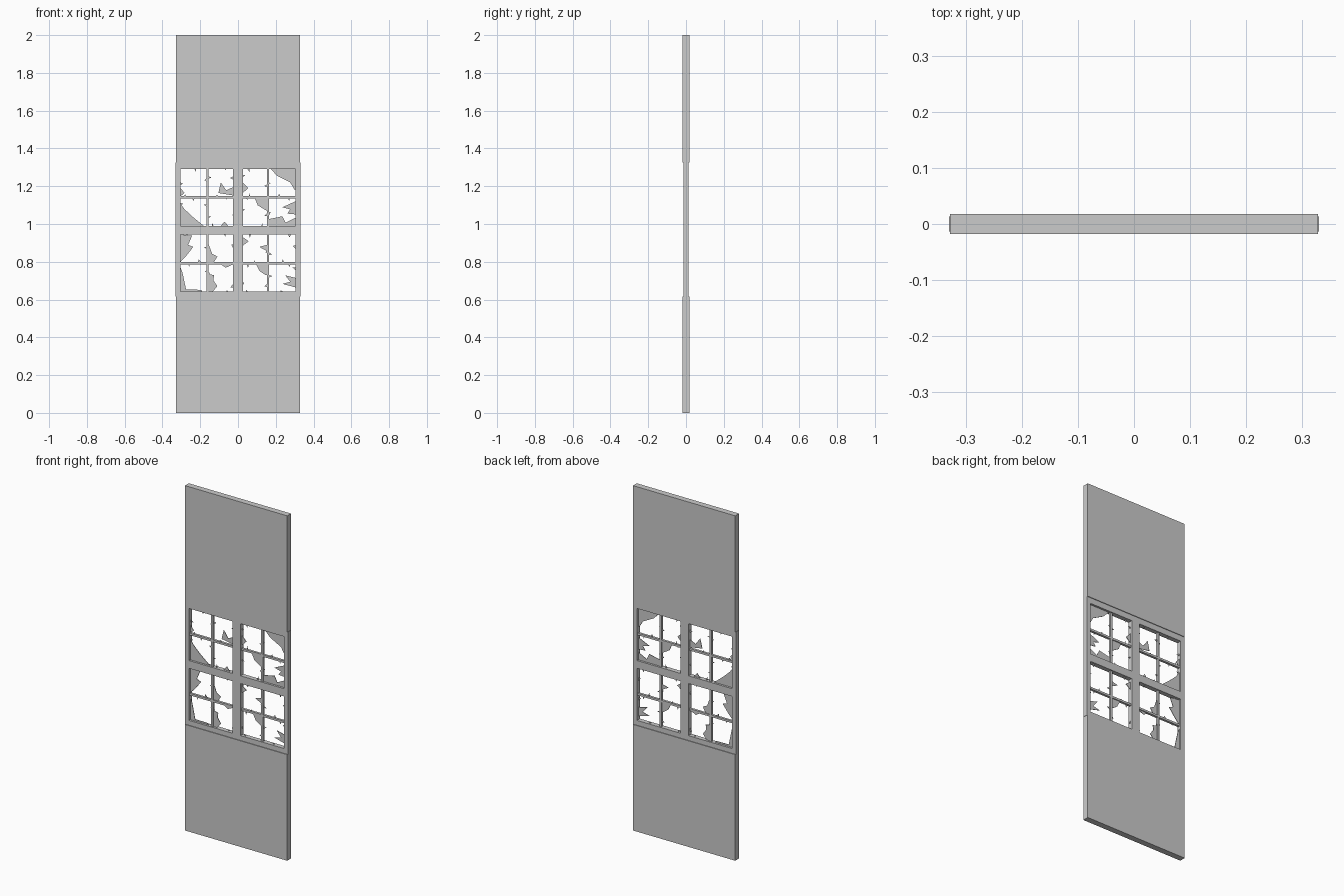
import bpy, bmesh, random

if "Cube" in bpy.data.objects:
    bpy.data.objects.remove(bpy.data.objects["Cube"])

random.seed(4)


def add_box(bm, x0, x1, y0, y1, z0, z1):
    v = [bm.verts.new((x, y, z)) for x in (x0, x1) for y in (y0, y1) for z in (z0, z1)]
    for f in ((0, 1, 3, 2), (4, 6, 7, 5), (0, 4, 5, 1), (2, 3, 7, 6), (0, 2, 6, 4), (1, 5, 7, 3)):
        bm.faces.new([v[i] for i in f])


def add_plate(bm, pts, y0, y1):
    a = [bm.verts.new((x, y0, z)) for x, z in pts]
    b = [bm.verts.new((x, y1, z)) for x, z in pts]
    bm.faces.new(a)
    bm.faces.new(b[::-1])
    for i in range(len(a)):
        j = (i + 1) % len(a)
        bm.faces.new((a[i], b[i], b[j], a[j]))


def finish(name, bm):
    bmesh.ops.recalc_face_normals(bm, faces=bm.faces)
    me = bpy.data.meshes.new(name)
    bm.to_mesh(me)
    bm.free()
    ob = bpy.data.objects.new(name, me)
    bpy.context.collection.objects.link(ob)


# Wall panels: front and back boards above and below the window
W, D = 0.328, 0.0175
for name, z0, z1 in (("lower_wall", 0, 0.615), ("upper_wall", 1.325, 2)):
    for side, y0, y1 in (("front", -D, 0.003), ("back", 0.003, D)):
        bm = bmesh.new()
        add_box(bm, -W, W, y0, y1, z0, z1)
        finish(f"{name}_{side}", bm)

# Window frame: two rails, a cross rail, two jambs and a mullion
XS = ((-0.305, -0.026), (0.026, 0.305))
ZS = ((0.643, 0.945), (0.99, 1.292))
FD = 0.0135
bm = bmesh.new()
for z0, z1 in ((0.615, ZS[0][0]), (ZS[0][1], ZS[1][0]), (ZS[1][1], 1.325)):
    add_box(bm, -0.33, 0.33, -FD, FD, z0, z1)
for z0, z1 in ZS:
    for x0, x1 in ((-0.33, -0.305), (-0.026, 0.026), (0.305, 0.33)):
        add_box(bm, x0, x1, -FD, FD, z0, z1)
finish("window_frame", bm)

# Glazing bars: one cross in each opening
B = 0.006
XB, ZB = (-0.162, 0.159), (0.792, 1.141)
bm = bmesh.new()
for (x0, x1), xc in zip(XS, XB):
    for (z0, z1), zc in zip(ZS, ZB):
        add_box(bm, xc - B, xc + B, -0.007, 0.007, z0, z1)
        add_box(bm, x0, xc - B, -0.007, 0.007, zc - B, zc + B)
        add_box(bm, xc + B, x1, -0.007, 0.007, zc - B, zc + B)
finish("glazing_bars", bm)

# Pane rectangles, columns left to right and rows bottom to top
COLS = [p for (a, b), c in zip(XS, XB) for p in ((a, c - B), (c + B, b))]
ROWS = [p for (a, b), c in zip(ZS, ZB) for p in ((a, c - B), (c + B, b))]
G = 0.0015
glass = bmesh.new()


def shard(col, row, *pts):
    (x0, x1), (z0, z1) = COLS[col], ROWS[row]
    add_plate(glass, [(x0 + u * (x1 - x0), z0 + v * (z1 - z0)) for u, v in pts], -G, G)


# Large broken glass pieces, given in pane fractions
shard(0, 3, (0, .3), (.16, .12), (0, 0))
shard(1, 3, (.4, .12), (.5, .5), (.72, .22), (1, .33), (1, .03))
shard(0, 2, (0, 0), (0, .82), (.15, .62), (.45, .35), (.9, 0))
shard(1, 2, (.5, 0), (.65, .16), (.8, 0))
shard(2, 3, (0, .12), (.22, .3), (0, .5))
shard(3, 3, (.05, 1), (.3, .75), (.8, .5), (.95, .25), (1, .25), (1, 1))
shard(2, 2, (.5, 1), (.62, .75), (.9, .6), (1, .55), (1, 1))
shard(3, 2, (1, .9), (.5, .68), (.8, .6), (.68, .45), (1, .42))
shard(3, 2, (0, 0), (0, .25), (.5, .35), (.62, .12), (1, .3), (1, 0))
shard(0, 1, (0, 0), (0, 1), (.45, .95), (.3, .62), (.5, .55), (.22, .22))
shard(1, 1, (0, 0), (0, .65), (.15, .3), (.36, .2), (.22, 0))
shard(0, 0, (0, 0), (0, .9), (.08, .7), (.22, .07), (.8, .06), (.85, 0))
shard(1, 0, (0, 0), (0, .65), (.22, .6), (.2, .4), (.36, .2), (.18, 0))
shard(1, 0, (1, 1), (.5, 1), (.7, .88))
shard(2, 1, (0, .6), (.24, .75), (0, .9))
shard(2, 1, (1, .62), (.68, .55), (1, .4))
shard(2, 0, (.55, 1), (.7, .75), (.95, .6), (1, .6), (1, 1))
shard(3, 0, (1, .15), (.5, .28), (.8, .36), (.6, .6), (1, .5))

# Small splinters left along the pane edges
for c in range(4):
    for r in range(4):
        for edge in range(4):
            t, w = random.uniform(.1, .8), random.uniform(.05, .13)
            h = random.uniform(.04, .13)
            tri = [(t, 0), (t + w * random.random(), h), (t + w, 0)]
            if edge % 2:
                tri = [(v, u) for u, v in tri]
            if edge > 1:
                tri = [(1 - u, 1 - v) for u, v in tri]
            shard(c, r, *tri)
finish("broken_glass", glass)
